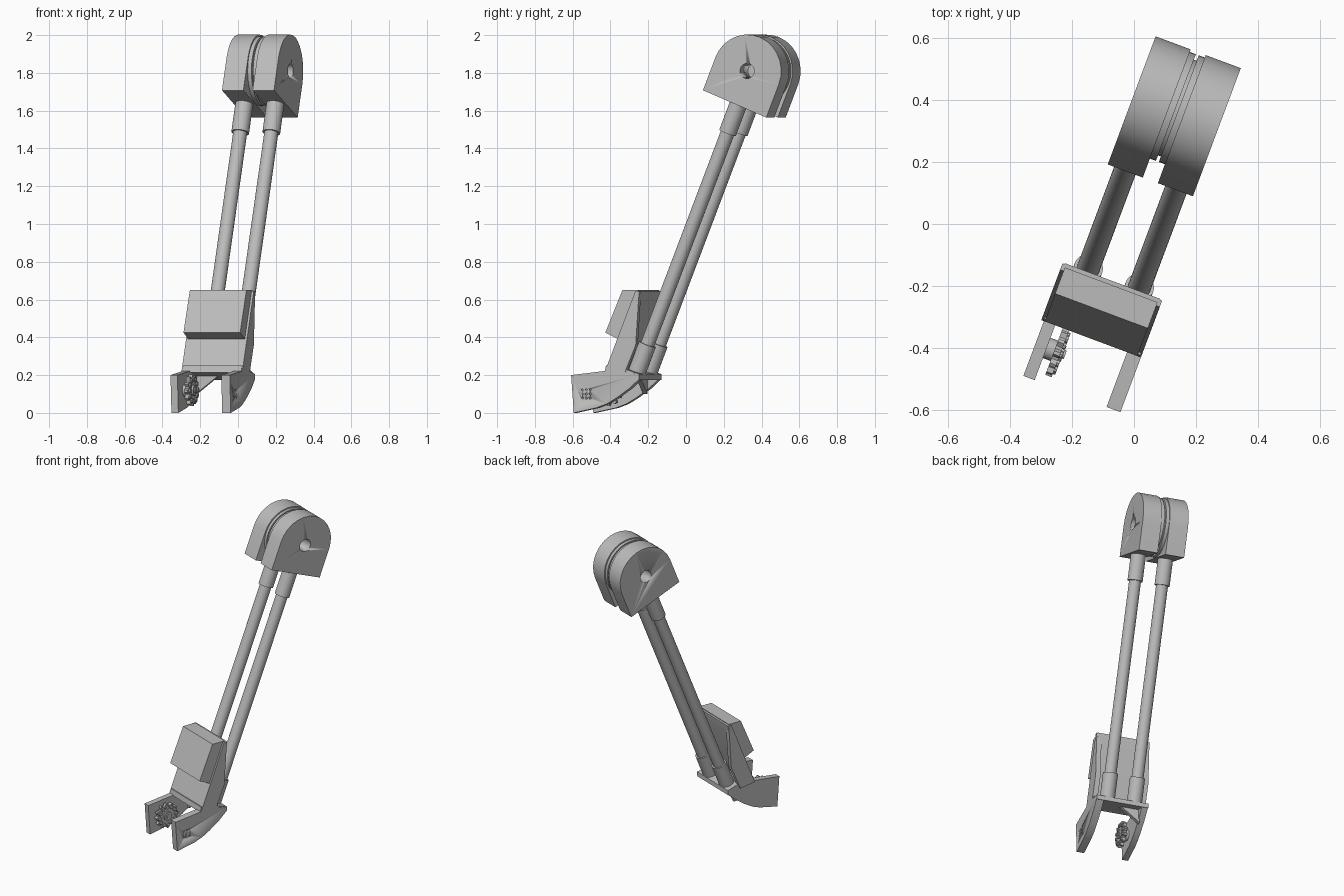
import bpy
import bmesh
from math import sin, cos, pi, radians
from mathutils import Matrix, Vector

cube = bpy.data.objects.get("Cube")
if cube:
    bpy.data.objects.remove(cube, do_unlink=True)

# Single grey finish
grey = bpy.data.materials.new("light grey")
grey.use_nodes = True
tone = (0.5, 0.5, 0.5, 1)
grey.diffuse_color = tone
grey.node_tree.nodes["Principled BSDF"].inputs["Base Color"].default_value = tone

TURN = Matrix.Rotation(radians(-20.5), 4, "Z")   # heading of the whole arm
TILT = radians(22)                               # lean of the rods
HINGE = Vector((0, 0.4, 1.81))


def arm(u, d, w):
    """Point on the leaning arm: across, behind and along, from the hinge."""
    return HINGE + Vector((u, d * cos(TILT) + w * sin(TILT),
                           w * cos(TILT) - d * sin(TILT)))


def finish(name, bm):
    bmesh.ops.recalc_face_normals(bm, faces=bm.faces[:])
    mesh = bpy.data.meshes.new(name)
    bm.to_mesh(mesh)
    bm.free()
    mesh.transform(TURN)
    mesh.materials.append(grey)
    obj = bpy.data.objects.new(name, mesh)
    bpy.context.collection.objects.link(obj)
    bpy.ops.object.select_all(action="DESELECT")
    obj.select_set(True)
    bpy.context.view_layer.objects.active = obj
    bpy.ops.object.shade_smooth_by_angle(angle=radians(30))
    return obj


def slab(name, profile, u0, u1):
    """Side profile of (y, z) points extruded across."""
    bm = bmesh.new()
    face = bm.faces.new([bm.verts.new((u0, y, z)) for y, z in profile])
    grown = bmesh.ops.extrude_face_region(bm, geom=[face])
    verts = [g for g in grown["geom"] if isinstance(g, bmesh.types.BMVert)]
    bmesh.ops.translate(bm, verts=verts, vec=(u1 - u0, 0, 0))
    return finish(name, bm)


def tube(name, a, b, r, sides=32):
    a, b = Vector(a), Vector(b)
    turn = (b - a).to_track_quat("Z", "Y").to_matrix().to_4x4()
    bm = bmesh.new()
    bmesh.ops.create_cone(bm, cap_ends=True, segments=sides, radius1=r, radius2=r,
                          depth=(b - a).length,
                          matrix=Matrix.Translation((a + b) / 2) @ turn)
    return finish(name, bm)


def cut(obj, cutter):
    cutter.hide_render = True
    mod = obj.modifiers.new("hole", "BOOLEAN")
    mod.operation = "DIFFERENCE"
    mod.solver = "EXACT"
    mod.object = cutter
    bpy.ops.object.select_all(action="DESELECT")
    obj.select_set(True)
    bpy.context.view_layer.objects.active = obj
    bpy.ops.object.modifier_apply(modifier=mod.name)
    bpy.data.objects.remove(cutter, do_unlink=True)


# Hinge blocks: rounded top, square foot, bored for the pin
R = 0.193
outline = [(R * cos(pi * i / 14), R * sin(pi * i / 14)) for i in range(15)]
outline += [(-R, -0.188), (R, -0.188)]
block_profile = [arm(0, d, w).yz for d, w in outline]
for name, u0, u1 in (("right_hinge_block", -0.147, -0.026),
                     ("left_hinge_block", 0.026, 0.147)):
    block = slab(name, block_profile, u0, u1)
    cut(block, tube("bore", arm(-0.3, 0, 0), arm(0.3, 0, 0), 0.04))

# Hinge washers with a narrow groove between them
for name, u0, u1, r in (("right_washer", -0.026, -0.005, 0.184),
                        ("washer_core", -0.005, 0.005, 0.165),
                        ("left_washer", 0.005, 0.026, 0.184)):
    tube(name, arm(u0, 0, 0), arm(u1, 0, 0), r, 48)

# Twin rods with collars at both ends
for side, u in (("right", -0.088), ("left", 0.088)):
    tube(side + "_rod", arm(u, 0, -0.18), arm(u, 0, -1.72), 0.037)
    tube(side + "_upper_collar", arm(u, 0, -0.18), arm(u, 0, -0.352), 0.047)
    tube(side + "_lower_collar", arm(u, 0, -1.56), arm(u, 0, -1.735), 0.047)

# Housing: front box, sloping panel, side walls and floor
slab("front_box", [(-0.396, 0.425), (-0.3, 0.65), (-0.21, 0.65), (-0.322, 0.39)],
     -0.16, 0.16)
slab("front_panel", [(-0.396, 0.215), (-0.222, 0.645), (-0.197, 0.645),
                     (-0.205, 0.6), (-0.345, 0.215)], -0.165, 0.165)
wall = [(-0.396, 0.215), (-0.222, 0.645), (-0.2, 0.645), (-0.204, 0.6),
        (-0.22, 0.36), (-0.288, 0.2)]
slab("right_wall", wall, -0.172, -0.14)
slab("left_wall", wall, 0.14, 0.172)
slab("floor_plate", [(-0.396, 0.22), (-0.2, 0.175), (-0.2, 0.205), (-0.29, 0.235),
                     (-0.39, 0.25)], -0.165, 0.168)

# Fork fins reaching forward
fin = [(-0.585, 0.2), (-0.57, 0), (-0.44, 0.027), (-0.385, 0.047), (-0.33, 0.078),
       (-0.255, 0.13), (-0.2, 0.18), (-0.2, 0.205), (-0.29, 0.22), (-0.394, 0.222)]
slab("right_fin", fin, -0.163, -0.124)
left_fin = slab("left_fin", fin, 0.124, 0.172)

# Small vent holes in the outside of the left fin
for i in range(3):
    for j in range(3):
        y, z = -0.5 + 0.022 * (i - 1), 0.1 + 0.022 * (j - 1)
        cut(left_fin, tube("vent", (0.16, y, z), (0.2, y, z), 0.006, 8))

# Triangular brace under the floor, against the right fin
bm = bmesh.new()
for y in (-0.29, -0.265):
    bm.faces.new([bm.verts.new((u, y, z))
                  for u, z in ((-0.13, 0.2), (-0.13, 0.1), (0, 0.2))])
bmesh.ops.bridge_loops(bm, edges=bm.edges[:])
finish("floor_brace", bm)

# Toothed thumb wheel on the inside of the right fin
WY, WZ, TEETH = -0.474, 0.12, 12
gear = []
for i in range(TEETH * 4):
    r = 0.083 if i % 4 < 2 else 0.068
    a = 2 * pi * i / (TEETH * 4)
    gear.append((WY + r * cos(a), WZ + r * sin(a)))
slab("thumb_wheel", gear, -0.098, -0.076)
tube("wheel_axle", (-0.13, WY, WZ), (-0.09, WY, WZ), 0.035, 24)
tube("wheel_hub", (-0.08, WY, WZ), (-0.066, WY, WZ), 0.028, 24)
tube("wheel_pin", (-0.07, WY, WZ), (-0.06, WY, WZ), 0.014, 16)
for i in range(TEETH):
    a = 2 * pi * (i + 0.125) / TEETH
    tube("wheel_stud", (-0.08, WY + 0.06 * cos(a), WZ + 0.06 * sin(a)),
         (-0.068, WY + 0.06 * cos(a), WZ + 0.06 * sin(a)), 0.012, 8)
